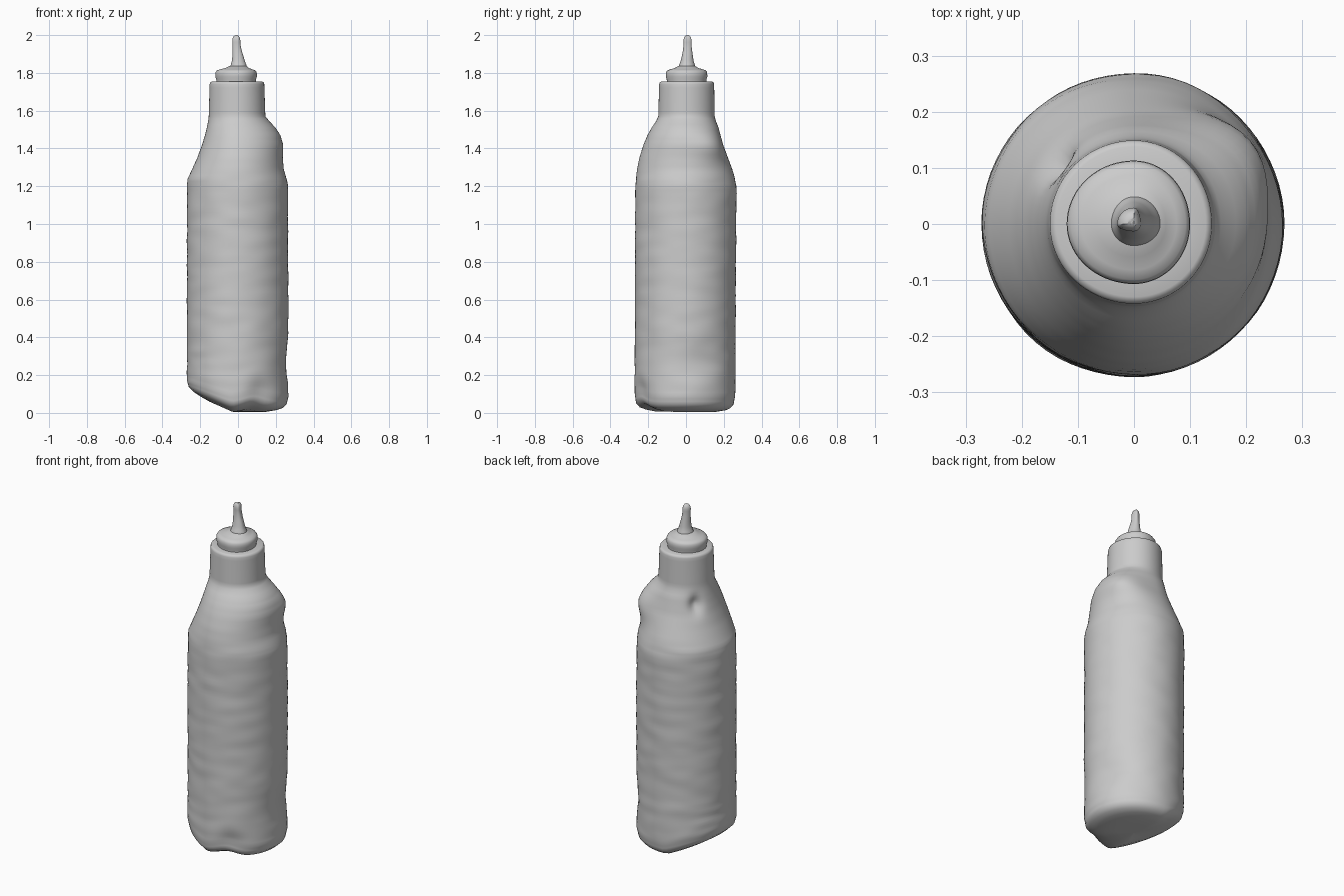
import bpy, bmesh, math
from mathutils import Vector, noise

SEG = 72


def gauss(angle, z, a0, z0, wa, wz):
    """Soft bump centred on angle a0 (degrees) and height z0."""
    d = (math.degrees(angle) - a0 + 180) % 360 - 180
    return math.exp(-(d / wa) ** 2 - ((z - z0) / wz) ** 2)


def refine(rows, step):
    """Insert linear rows so no two rings are farther apart than step."""
    out = [rows[0]]
    for a, b in zip(rows, rows[1:]):
        n = max(1, math.ceil(abs(b[0] - a[0]) / step))
        out += [tuple(p + (q - p) * i / n for p, q in zip(a, b)) for i in range(1, n + 1)]
    return out


def loft(name, rows, deform=None, step=0.02):
    """Rows are (z, left, right, front, back) extents; skin them into a solid."""
    bm = bmesh.new()
    rings = []
    for z, left, right, front, back in refine(rows, step):
        ring = []
        for i in range(SEG):
            a = 2 * math.pi * i / SEG
            c, s = math.cos(a), math.sin(a)
            p = Vector((c * (right if c > 0 else left), s * (back if s > 0 else front), z))
            ring.append(bm.verts.new(deform(p, a) if deform else p))
        rings.append(ring)
    for lo, hi in zip(rings, rings[1:]):
        for i in range(SEG):
            j = (i + 1) % SEG
            bm.faces.new((lo[i], lo[j], hi[j], hi[i]))
    bm.faces.new(rings[0][::-1])
    bm.faces.new(rings[-1])
    mesh = bpy.data.meshes.new(name)
    bm.to_mesh(mesh)
    bm.free()
    ob = bpy.data.objects.new(name, mesh)
    bpy.context.collection.objects.link(ob)
    bpy.ops.object.select_all(action='DESELECT')
    ob.select_set(True)
    bpy.context.view_layer.objects.active = ob
    bpy.ops.object.shade_smooth_by_angle(angle=math.radians(50))
    return ob


def round_rows(profile):
    """Off-centre circular rings from (z, radius, centre x, centre y)."""
    return [(z, r - x, r + x, r - y, r + y) for z, r, x, y in profile]


# Crumpled bottle surface: shoulder bulge, pinch, dents, tilted base, fine ripples
def crumple(p, a):
    z = p.z
    r = math.hypot(p.x, p.y)
    push = 0.035 * gauss(a, z, 42, 1.42, 26, 0.08)
    push -= 0.030 * gauss(a, z, 143, 1.47, 11, 0.045)
    push -= 0.018 * gauss(a, z, -62, 0.09, 16, 0.07)
    push -= 0.012 * gauss(a, z, 15, 0.28, 25, 0.10)
    if 0.1 < z < 1.25:
        push += 0.0035 * noise.noise(Vector((p.x * 7, p.y * 7, z * 16)))
    if z < 0.03:
        push *= r / 0.25
    k = 1 + push / r
    x, y = p.x * k, p.y * k
    fade = max(0, 1 - z / 0.35)
    lift = 0.45 * max(0, -x - 0.03) + 0.03 * gauss(a, 0, -70, 0, 18, 1) * (r / 0.25) ** 2
    return Vector((x, y, z + lift * fade))


body = [
    (0.008, 0.01, 0.01, 0.01, 0.01),
    (0.006, 0.08, 0.08, 0.08, 0.08),
    (0.006, 0.15, 0.15, 0.16, 0.16),
    (0.014, 0.20, 0.20, 0.21, 0.21),
    (0.025, 0.235, 0.235, 0.245, 0.235),
    (0.045, 0.26, 0.257, 0.265, 0.252),
    (0.09, 0.270, 0.268, 0.272, 0.26),
    (0.16, 0.270, 0.265, 0.272, 0.262),
    (0.25, 0.270, 0.260, 0.272, 0.262),
    (0.40, 0.270, 0.267, 0.270, 0.262),
    (0.80, 0.270, 0.266, 0.270, 0.265),
    (1.20, 0.270, 0.264, 0.268, 0.267),
    (1.24, 0.266, 0.257, 0.265, 0.260),
    (1.29, 0.243, 0.242, 0.259, 0.245),
    (1.35, 0.216, 0.236, 0.247, 0.222),
    (1.42, 0.190, 0.235, 0.225, 0.195),
    (1.47, 0.175, 0.222, 0.204, 0.182),
    (1.51, 0.165, 0.198, 0.182, 0.172),
    (1.545, 0.158, 0.165, 0.158, 0.158),
    (1.57, 0.155, 0.145, 0.147, 0.152),
    (1.74, 0.150, 0.139, 0.142, 0.149),
    (1.75, 0.147, 0.136, 0.139, 0.146),
    (1.754, 0.138, 0.128, 0.130, 0.138),
    (1.754, 0.09, 0.08, 0.08, 0.09),
]
loft("bottle_body", body, crumple)

# Stepped cap under the nozzle
cap = [
    (1.74, 0.104, -0.010, 0.003), (1.765, 0.105, -0.010, 0.003),
    (1.780, 0.110, -0.010, 0.003), (1.803, 0.109, -0.010, 0.003),
    (1.813, 0.102, -0.010, 0.003), (1.819, 0.085, -0.009, 0.003),
    (1.826, 0.062, -0.005, 0.003), (1.836, 0.046, 0.000, 0.004),
    (1.838, 0.020, 0.003, 0.005),
]
loft("cap", round_rows(cap))

# Slightly leaning nozzle with a rounded tip
nozzle = [
    (1.82, 0.048, 0.003, 0.005), (1.838, 0.043, 0.003, 0.005),
    (1.86, 0.035, 0.002, 0.006), (1.885, 0.030, 0.000, 0.007),
    (1.92, 0.024, -0.005, 0.008), (1.95, 0.021, -0.008, 0.008),
    (1.975, 0.021, -0.009, 0.008), (1.988, 0.018, -0.009, 0.008),
    (1.996, 0.012, -0.009, 0.008), (2.0, 0.003, -0.009, 0.008),
]
loft("nozzle", round_rows(nozzle))
